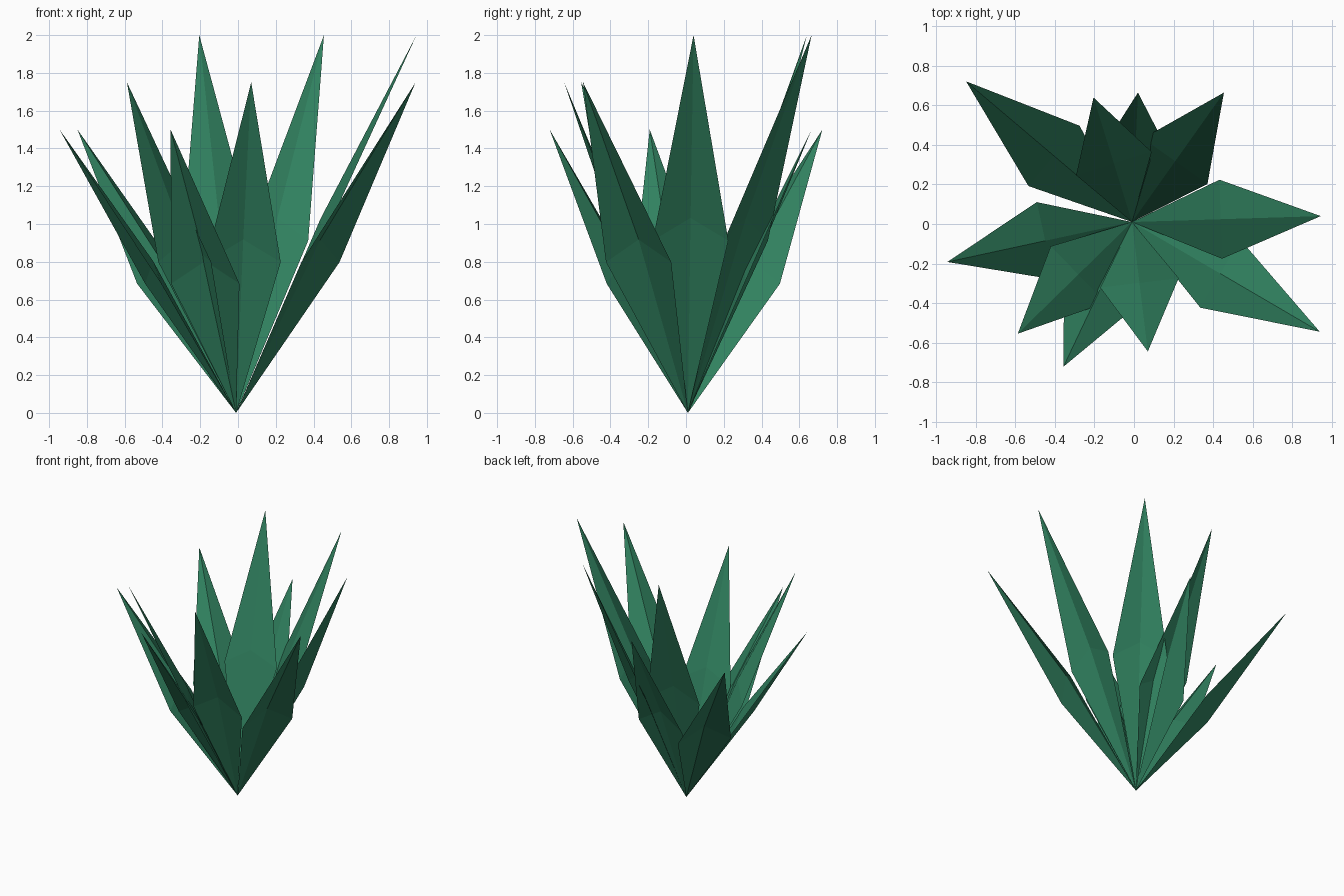
import bpy
from mathutils import Vector

if "Cube" in bpy.data.objects:
    bpy.data.objects.remove(bpy.data.objects["Cube"])

# Dark green leaf material
green = bpy.data.materials.new("leaf_green")
green.diffuse_color = (0.03, 0.22, 0.115, 1)
green.use_nodes = True
green.node_tree.nodes["Principled BSDF"].inputs["Base Color"].default_value = green.diffuse_color

BASE = Vector((-0.01, 0.01, 0))
HALF_WIDTH = 0.2
RIDGE_LIFT = 0.12


def leaf(index, tip):
    """Folded open blade: shared root, two side corners, raised ridge, tip."""
    tip = Vector(tip)
    d = tip - BASE
    middle = BASE + Vector((d.x * 0.47, d.y * 0.47, d.z * 0.456))
    side = Vector((-d.y, d.x, 0)).normalized() * HALF_WIDTH
    ridge = middle + Vector((0, 0, RIDGE_LIFT))
    verts = [BASE, middle + side, ridge, middle - side, tip]
    faces = [(0, 2, 1), (0, 3, 2), (1, 2, 4), (2, 3, 4)]
    mesh = bpy.data.meshes.new(f"leaf_{index}")
    mesh.from_pydata(verts, [], faces)
    mesh.materials.append(green)
    obj = bpy.data.objects.new(f"leaf_{index}", mesh)
    bpy.context.collection.objects.link(obj)


# Leaf tips, fanned around the root
tips = [
    # tall leaves
    (-0.205, 0.64, 2.0), (0.455, 0.665, 2.0), (0.945, 0.04, 2.0),
    # medium leaves
    (0.94, -0.545, 1.75), (0.07, -0.645, 1.75), (-0.588, -0.555, 1.75),
    # short leaves
    (-0.85, 0.722, 1.5), (0.02, 0.665, 1.5), (-0.357, -0.722, 1.5),
    (-0.945, -0.192, 1.5),
]
for i, tip in enumerate(tips, 1):
    leaf(i, tip)
